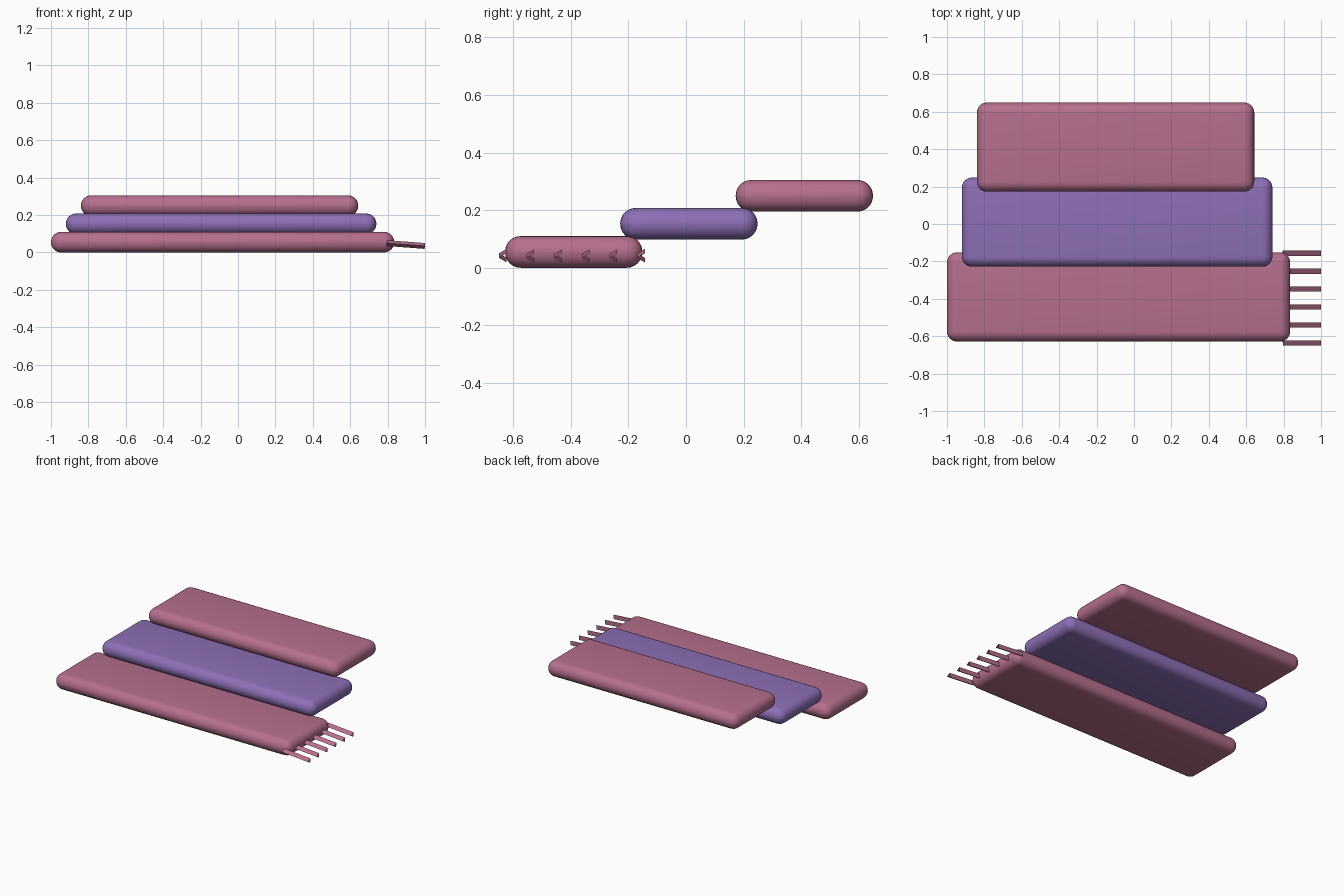
import bpy, bmesh, math
from mathutils import Matrix, Vector

if "Cube" in bpy.data.objects:
    bpy.data.objects.remove(bpy.data.objects["Cube"])


def material(name, rgb):
    m = bpy.data.materials.new(name)
    m.diffuse_color = (*rgb, 1)
    m.use_nodes = True
    m.node_tree.nodes["Principled BSDF"].inputs["Base Color"].default_value = m.diffuse_color
    return m


rose = material("rose_wool", (0.47, 0.16, 0.27))
violet = material("violet_wool", (0.27, 0.16, 0.47))


def finish(name, bm, mat):
    mesh = bpy.data.meshes.new(name)
    bm.to_mesh(mesh)
    bm.free()
    ob = bpy.data.objects.new(name, mesh)
    bpy.context.collection.objects.link(ob)
    mesh.materials.append(mat)
    return ob


def folded_layer(name, x0, x1, y, z, mat):
    """Padded slab with fully rounded edges."""
    bm = bmesh.new()
    bmesh.ops.create_cube(bm, size=1)
    bmesh.ops.scale(bm, vec=(x1 - x0, 0.477, 0.11), verts=bm.verts)
    bmesh.ops.translate(bm, vec=((x0 + x1) / 2, y, z), verts=bm.verts)
    bmesh.ops.bevel(bm, geom=bm.edges[:], offset=0.054, segments=6,
                    profile=0.5, affect='EDGES')
    for f in bm.faces:
        f.smooth = True
    return finish(name, bm, mat)


# Three folded layers stepping up towards the back
folded_layer("bottom_layer", -1.0, 0.835, -0.39, 0.055, rose)
folded_layer("middle_layer", -0.92, 0.74, 0.01, 0.153, violet)
folded_layer("top_layer", -0.84, 0.643, 0.411, 0.25, rose)

# Fringe: drooping three-sided open strands on the right end
start, end = Vector((0.796, 0, 0.050)), Vector((0.999, 0, 0.0345))
axis = end - start
tilt = math.atan2(-axis.z, axis.x)
for i in range(6):
    bm = bmesh.new()
    bmesh.ops.create_cone(bm, cap_ends=False, segments=3, radius1=0.018,
                          radius2=0.018, depth=axis.length)
    # Turn so that one corner points to the front, then lay along x
    bm.verts.ensure_lookup_table()
    corner = bm.verts[0].co
    turn = -math.pi / 2 - math.atan2(corner.y, corner.x)
    pos = (start + end) / 2 + Vector((0, -0.632 + 0.096 * i, 0))
    bmesh.ops.transform(bm, verts=bm.verts, matrix=Matrix.Translation(pos)
                        @ Matrix.Rotation(math.pi / 2 + tilt, 4, 'Y')
                        @ Matrix.Rotation(turn, 4, 'Z'))
    finish(f"fringe_strand_{i + 1}", bm, rose)
